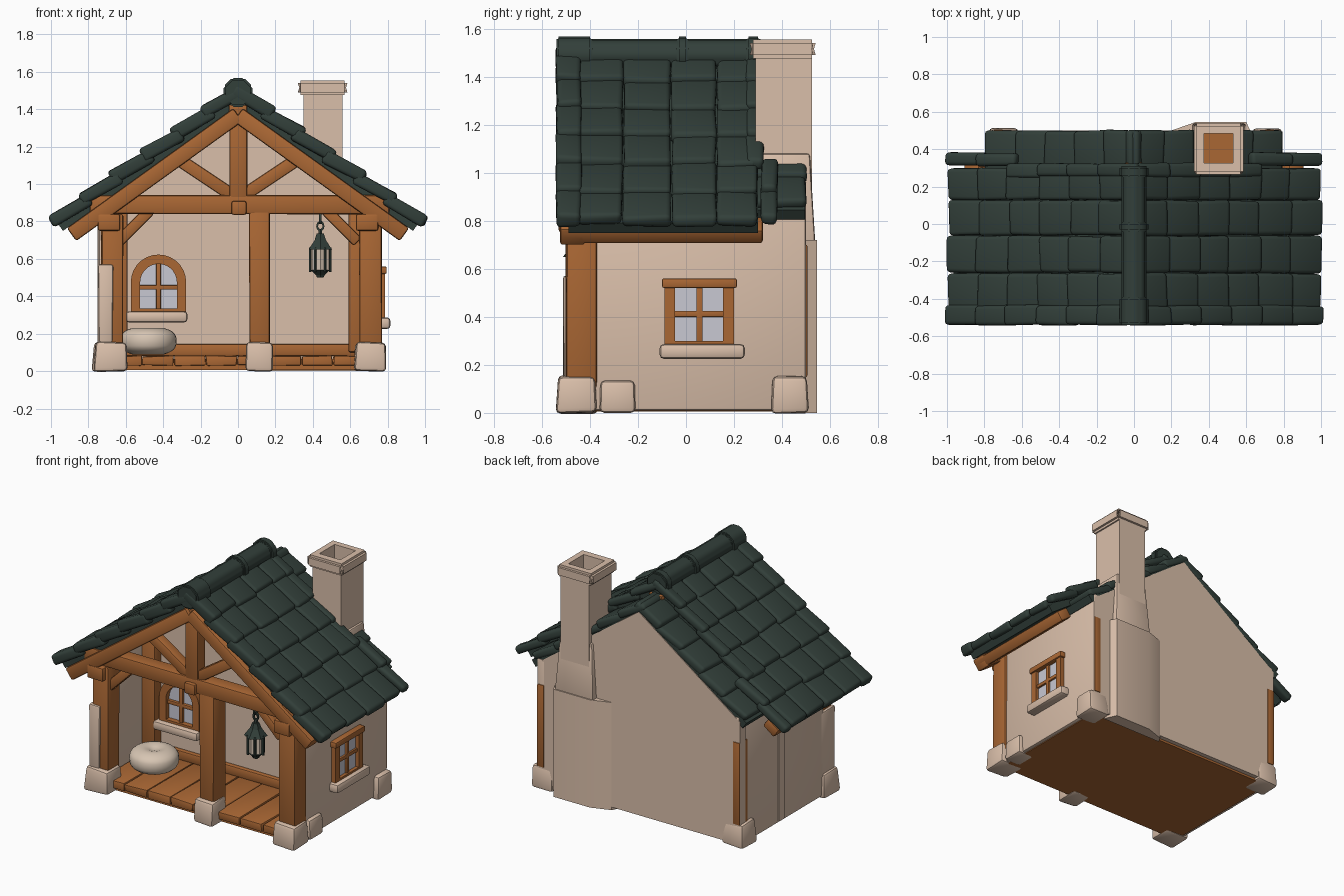
import bpy, bmesh, math, random
from mathutils import Matrix, Vector

random.seed(4)
if "Cube" in bpy.data.objects:
    bpy.data.objects.remove(bpy.data.objects["Cube"])


def material(name, rgb):
    m = bpy.data.materials.new(name)
    m.use_nodes = True
    m.diffuse_color = (*rgb, 1)
    bsdf = m.node_tree.nodes["Principled BSDF"]
    bsdf.inputs["Base Color"].default_value = (*rgb, 1)
    bsdf.inputs["Roughness"].default_value = 0.9
    return m


PLASTER = material("plaster", (0.70, 0.52, 0.40))
WOOD = material("wood", (0.40, 0.135, 0.034))
SLATE = material("dark slate", (0.032, 0.05, 0.042))
GLASS = material("pale glass", (0.58, 0.58, 0.65))
CLOTH = material("cushion cloth", (0.68, 0.56, 0.45))


class Part:
    """Collects solids into one named, single-colour object."""

    def __init__(self, name, mat):
        self.name, self.mat, self.bm = name, mat, bmesh.new()

    def block(self, size, matrix, bevel=0.012, taper=1.0, segments=2, jitter=0.0):
        verts = bmesh.ops.create_cube(self.bm, size=1)["verts"]
        for v in verts:
            k = taper if v.co.z > 0 else 1
            v.co = Vector((v.co.x * size[0] * k, v.co.y * size[1] * k, v.co.z * size[2]))
            v.co += Vector([random.uniform(-jitter, jitter) for _ in range(3)])
        bmesh.ops.transform(self.bm, matrix=matrix, verts=verts)
        if bevel:
            edges = list({e for v in verts for e in v.link_edges})
            bmesh.ops.bevel(self.bm, geom=edges, offset=bevel, segments=segments,
                            affect='EDGES', profile=0.5)

    def box(self, x, y, z, **kw):
        size = [b - a for a, b in (x, y, z)]
        self.block(size, Matrix.Translation([sum(r) / 2 for r in (x, y, z)]), **kw)

    def beam(self, p, q, y, thick, **kw):
        """Timber between two (x, z) points, spanning the y range."""
        dx, dz = q[0] - p[0], q[1] - p[1]
        at = Matrix.Translation(((p[0] + q[0]) / 2, sum(y) / 2, (p[1] + q[1]) / 2))
        self.block((math.hypot(dx, dz), y[1] - y[0], thick),
                   at @ Matrix.Rotation(-math.atan2(dz, dx), 4, 'Y'), **kw)

    def prism(self, outline, axis, lo, hi, inner=None):
        """Extruded outline; with an inner outline it becomes a frame."""
        place = {'x': lambda u, v, w: (w, u, v), 'y': lambda u, v, w: (u, w, v),
                 'z': lambda u, v, w: (u, v, w)}[axis]
        loops = [[self.bm.verts.new(place(u, v, w)) for u, v in pts]
                 for pts in (outline, inner) if pts for w in (lo, hi)]
        n = len(outline)
        pairs = [(0, 1), (2, 3), (0, 2), (1, 3)] if inner else [(0, 1)]
        for a, b in pairs:
            for i in range(n):
                j = (i + 1) % n
                self.bm.faces.new((loops[a][i], loops[a][j], loops[b][j], loops[b][i]))
        if not inner:
            for loop in loops:
                self.bm.faces.new(loop)

    def cone(self, r1, r2, z0, z1, at, sides=6):
        bmesh.ops.create_cone(self.bm, cap_ends=True, segments=sides, radius1=r1, radius2=r2,
                              depth=z1 - z0,
                              matrix=Matrix.Translation((at[0], at[1], (z0 + z1) / 2)))

    def done(self, angle=40):
        bmesh.ops.recalc_face_normals(self.bm, faces=self.bm.faces)
        me = bpy.data.meshes.new(self.name)
        self.bm.to_mesh(me)
        self.bm.free()
        me.materials.append(self.mat)
        me.shade_smooth()
        me.set_sharp_from_angle(angle=math.radians(angle))
        ob = bpy.data.objects.new(self.name, me)
        bpy.context.collection.objects.link(ob)
        return ob


def rect(u0, u1, v0, v1):
    return [(u0, v0), (u1, v0), (u1, v1), (u0, v1)]


def gable(apex, half=0.75, slope=0.72):
    return [(-half, 0.02), (half, 0.02), (half, apex - slope * half), (0, apex),
            (-half, apex - slope * half)]


# Plaster walls
p = Part("walls", PLASTER)
p.prism(gable(1.42), 'y', 0.03, 0.09)
p.prism(gable(1.38), 'y', 0.44, 0.5)
p.box((0.69, 0.755), (-0.39, 0.5), (0.01, 0.87))
p.box((-0.745, -0.69), (-0.39, 0.5), (0.01, 0.87))
p.box((-0.745, -0.67), (-0.51, -0.36), (0.1, 0.57), jitter=0.004)
p.done()

# Corner and post stones
p = Part("foundation_stones", PLASTER)
for x in ((-0.77, -0.59), (0.04, 0.19), (0.62, 0.795)):
    p.box(x, (-0.54, -0.37), (0, 0.155), taper=0.9, bevel=0.02, jitter=0.005)
for x in ((-0.78, -0.62), (0.63, 0.795)):
    p.box(x, (0.35, 0.51), (0, 0.155), taper=0.9, bevel=0.02, jitter=0.005)
p.box((0.66, 0.785), (-0.36, -0.21), (0, 0.135), taper=0.95, bevel=0.02)
p.done()

# Floor base, planks and skirting
p = Part("floor", WOOD)
p.box((-0.72, 0.73), (-0.44, 0.47), (0.005, 0.065), bevel=0)
for i in range(8):
    x = -0.68 + i * 0.17
    p.box((x, x + 0.164), (-0.47, 0.04), (0.03, 0.08), bevel=0.006, jitter=0.004)
p.box((-0.69, 0.69), (0.0, 0.04), (0.08, 0.145))
p.done()

# Upright timbers
p = Part("posts", WOOD)
for x, top in (((-0.73, -0.615), 0.84), ((0.06, 0.17), 0.86), ((0.65, 0.77), 0.84)):
    p.box(x, (-0.5, -0.37), (0.1, top), jitter=0.003)
for s in (-1, 1):
    p.box((s * 0.69 - 0.06, s * 0.69 + 0.06), (-0.53, -0.38), (0.75, 0.84))
    p.box((s * 0.64 - 0.05, s * 0.64 + 0.05), (-0.04, 0.05), (0.1, 0.87))
    p.box((s * 0.725 - 0.025, s * 0.725 + 0.025), (0.42, 0.505), (0.15, 0.7), bevel=0.005)
p.done()

# Front truss and eave timbers
p = Part("roof_timbers", WOOD)
p.box((-0.79, 0.81), (-0.5, -0.4), (0.84, 0.94), jitter=0.003)
p.box((-0.045, 0.05), (-0.5, -0.41), (0.92, 1.4))
p.box((-0.035, 0.045), (-0.525, -0.4), (0.835, 0.91))
p.box((-0.05, 0.05), (-0.5, 0.33), (1.36, 1.43))
for s in (-1, 1):
    p.beam((0, 1.37), (s * 0.89, 0.73), (-0.525, -0.42), 0.085)
    p.beam((s * 0.03, 0.94), (s * 0.33, 1.14), (-0.49, -0.42), 0.07)
    p.beam((s * 0.64, 0.69), (s * 0.47, 0.86), (-0.47, -0.41), 0.06)
    p.beam((s * 0.81, 0.79), (s * 0.89, 0.73), (-0.52, 0.32), 0.07)
p.done()

# Roof: boards below, overlapping slates above
SLOPE = math.atan(0.71)
boards, tiles = Part("roof_underlay", SLATE), Part("roof_slates", SLATE)


def slate(s, x, top, y, lift=0.0, length=0.25, thick=0.055):
    tilt = SLOPE - 0.11 + random.uniform(-0.02, 0.02)
    z = top - 0.71 * x - 0.045 + lift
    place = Matrix.Translation((s * x, sum(y) / 2, z)) @ Matrix.Rotation(s * tilt, 4, 'Y')
    tiles.block((length, y[1] - y[0], thick), place, bevel=0.02, segments=3, jitter=0.006)


columns = [-0.45, -0.26, -0.06, 0.13, 0.3]
for s in (-1, 1):
    boards.beam((0, 1.445), (s * 0.95, 0.77), (-0.49, 0.3), 0.05, bevel=0)
    boards.beam((0, 1.385), (s * 0.78, 0.825), (0.2, 0.495), 0.05, bevel=0)
    for row in range(6):
        x = 0.07 + row * 0.163
        for y0, y1 in zip(columns, columns[1:]):
            slate(s, x + random.uniform(-0.01, 0.01), 1.53, (y0, y1 - 0.004))
        slate(s, x + 0.01, 1.53, (-0.54, -0.435), 0.012, thick=0.07)
        slate(s, x + 0.01, 1.53, (0.31, 0.38) if row > 3 else (0.25, 0.325), 0.012)
    for row in range(5):
        slate(s, 0.06 + row * 0.158, 1.455, (0.28, 0.5), length=0.22)
boards.done()
tiles.done(50)

# Ridge capping with raised collars
p = Part("ridge_cap", SLATE)
for r, y0, y1 in ((0.072, -0.52, 0.3), (0.084, -0.54, -0.39), (0.084, -0.04, 0.01),
                  (0.084, 0.25, 0.31)):
    hexagon = [(r * math.sin(i * math.tau / 8 + 0.39), 1.49 + r * math.cos(i * math.tau / 8 + 0.39))
               for i in range(8)]
    p.prism(hexagon, 'y', y0, y1)
bmesh.ops.bevel(p.bm, geom=p.bm.edges[:], offset=0.01, segments=2, affect='EDGES')
p.done(50)

# Chimney: flared breast, hollow stack and cap
p = Part("chimney", PLASTER)
p.prism([(0.18, 0.46), (0.2, 0.5), (0.33, 0.545), (0.6, 0.545), (0.64, 0.46)], 'z', 0, 0.72)
p.block((0.29, 0.27, 0.4), Matrix.Translation((0.455, 0.405, 0.88)), taper=0.82)
flue = rect(0.375, 0.53, 0.325, 0.485)
p.prism(rect(0.35, 0.56, 0.29, 0.525), 'z', 0.75, 1.5, flue)
cap = [(x, y) for x, y in rect(0.32, 0.585, 0.265, 0.54)]
p.prism(cap, 'z', 1.475, 1.555, flue)
rim = [e for e in p.bm.edges if all(v.co.z > 1.47 and (v.co.x, v.co.y) not in flue
       and (v.co.x < 0.33 or v.co.x > 0.58) for v in e.verts)]
bmesh.ops.bevel(p.bm, geom=rim, offset=0.015, segments=2, affect='EDGES')
p.done()
p = Part("chimney_floor", WOOD)
p.box((0.37, 0.535), (0.32, 0.49), (1.2, 1.21), bevel=0)
p.done()


# Arched porch window
def arch(r, base, cx=-0.425, cz=0.475):
    curve = [(cx + r * math.cos(t * math.pi / 14), cz + r * math.sin(t * math.pi / 14))
             for t in range(15)]
    return [(cx - r, base), (cx + r, base)] + curve


p = Part("window_frames", WOOD)
p.prism(arch(0.148, 0.31), 'y', -0.015, 0.05, arch(0.098, 0.335))
p.box((-0.438, -0.412), (0.0, 0.03), (0.32, 0.58), bevel=0.004)
p.box((-0.53, -0.32), (0.0, 0.03), (0.435, 0.46), bevel=0.004)
# Side window
p.prism(rect(-0.09, 0.2, 0.27, 0.54), 'x', 0.72, 0.785, rect(-0.045, 0.155, 0.3, 0.52))
p.box((0.72, 0.795), (-0.1, 0.212), (0.52, 0.56), bevel=0.008)
p.box((0.74, 0.775), (0.043, 0.069), (0.29, 0.53), bevel=0.004)
p.box((0.74, 0.775), (-0.05, 0.16), (0.4, 0.425), bevel=0.004)
p.done()
p = Part("window_glass", GLASS)
p.prism(arch(0.11, 0.32), 'y', 0.02, 0.029)
p.prism(rect(-0.06, 0.17, 0.29, 0.53), 'x', 0.755, 0.762)
p.done()
p = Part("window_sills", PLASTER)
p.box((-0.6, -0.27), (-0.05, 0.05), (0.26, 0.32), bevel=0.018)
p.box((0.72, 0.815), (-0.11, 0.245), (0.225, 0.287), bevel=0.018)
p.done()

# Hanging lantern
spot = (0.44, -0.44)
p = Part("lantern_frame", SLATE)
for r1, r2, z0, z1 in ((0.072, 0.035, 0.65, 0.7), (0.035, 0.022, 0.7, 0.735),
                       (0.012, 0.012, 0.73, 0.76), (0.03, 0.058, 0.515, 0.54),
                       (0.02, 0.03, 0.5, 0.52)):
    p.cone(r1, r2, z0, z1, spot)
for i in range(6):
    a = i * math.tau / 6
    p.cone(0.008, 0.008, 0.53, 0.66, (spot[0] + 0.053 * math.cos(a), spot[1] + 0.053 * math.sin(a)))
for k, z in enumerate((0.775, 0.815)):
    ring = [[(spot[k] + r * math.cos(i * math.tau / 10), z + 1.3 * r * math.sin(i * math.tau / 10))
             for i in range(10)] for r in (0.022, 0.012)]
    p.prism(ring[0], 'yx'[k], spot[1 - k] - 0.006, spot[1 - k] + 0.006, ring[1])
p.done()
p = Part("lantern_glass", CLOTH)
p.cone(0.05, 0.05, 0.535, 0.655, spot)
p.done()

# Round floor cushion
p = Part("cushion", CLOTH)
bmesh.ops.create_uvsphere(p.bm, u_segments=28, v_segments=16, radius=1)
for v in p.bm.verts:
    r = math.hypot(v.co.x, v.co.y)
    dimple = 0.03 * max(0, 1 - r * 2.2)
    z = math.copysign(abs(v.co.z) ** 0.7, v.co.z) * 0.08 - math.copysign(dimple, v.co.z)
    v.co = Vector((-0.48 + v.co.x * 0.152, -0.2 + v.co.y * 0.152, 0.16 + z))
p.done(180)
